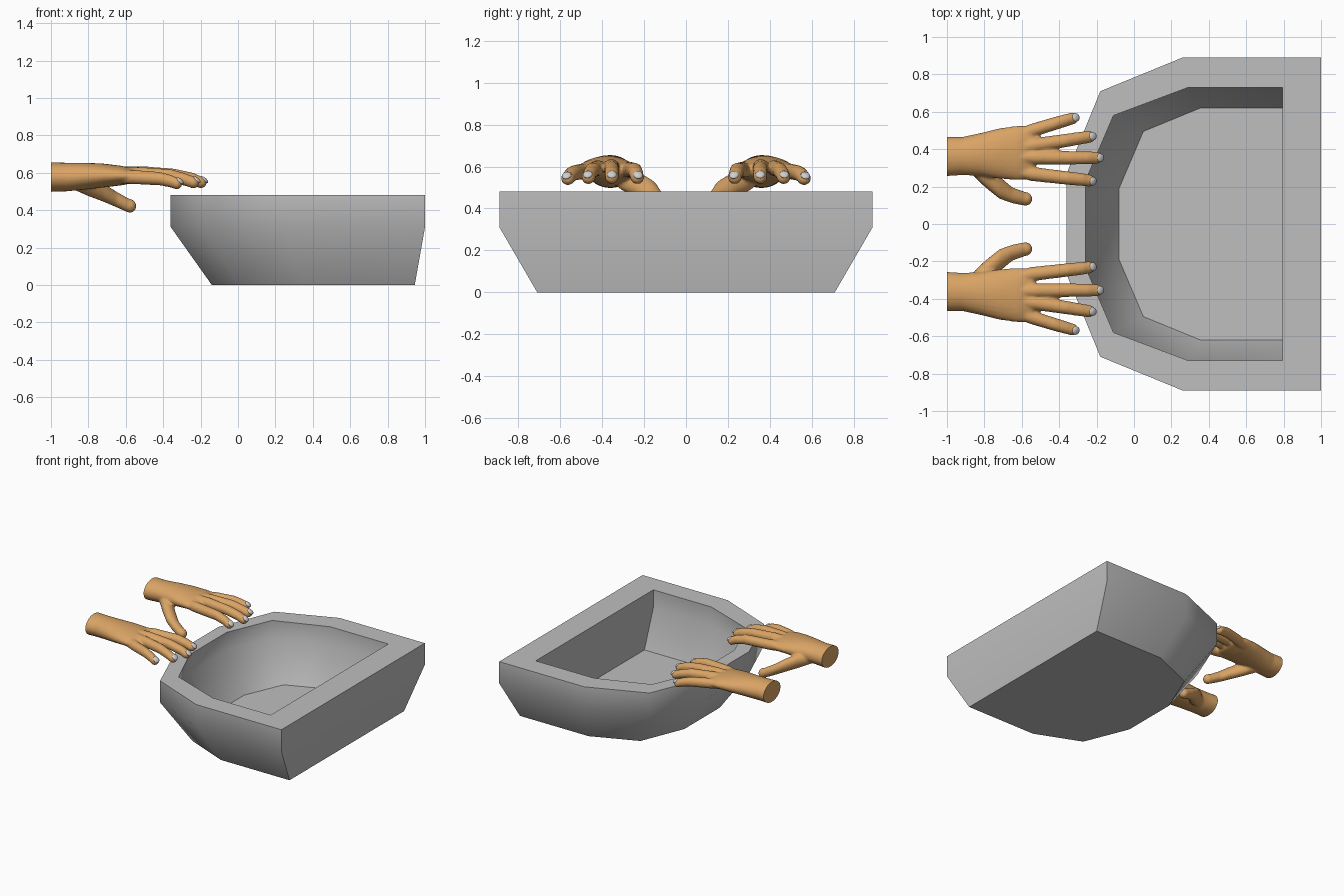
import bpy, bmesh, math
from mathutils import Vector, Matrix

cube = bpy.data.objects.get("Cube")
if cube:
    bpy.data.objects.remove(cube, do_unlink=True)


def material(name, rgb):
    mat = bpy.data.materials.new(name)
    mat.use_nodes = True
    mat.diffuse_color = (*rgb, 1)
    mat.node_tree.nodes["Principled BSDF"].inputs["Base Color"].default_value = (*rgb, 1)
    return mat


STONE = material("grey stone", (0.52, 0.52, 0.52))
SKIN = material("tan skin", (0.70, 0.37, 0.13))
NAIL = material("pale nail", (0.62, 0.62, 0.62))


def loft(bm, loops):
    """Skin a closed solid through a list of point loops."""
    rings = [[bm.verts.new(p) for p in loop] for loop in loops]
    for a, b in zip(rings, rings[1:]):
        for i in range(len(a)):
            j = (i + 1) % len(a)
            bm.faces.new((a[i], a[j], b[j], b[i]))
    bm.faces.new(rings[0][::-1])
    bm.faces.new(rings[-1])


def finish(bm, name, mat, angle):
    bmesh.ops.recalc_face_normals(bm, faces=bm.faces)
    mesh = bpy.data.meshes.new(name)
    bm.to_mesh(mesh)
    bm.free()
    mesh.materials.append(mat)
    obj = bpy.data.objects.new(name, mesh)
    bpy.context.collection.objects.link(obj)
    bpy.ops.object.select_all(action='DESELECT')
    obj.select_set(True)
    bpy.context.view_layer.objects.active = obj
    bpy.ops.object.shade_smooth_by_angle(angle=math.radians(angle))
    return obj


# Basin: half outlines mirrored in y, lofted from underside over the rim to the floor
foot = [(0.945, 0.71), (0.35, 0.71), (0.0, 0.565), (-0.14, 0.22)]
outer = [(1.0, 0.89), (0.26, 0.89), (-0.18, 0.71), (-0.36, 0.27)]
inner = [(0.795, 0.73), (0.29, 0.73), (-0.11, 0.58), (-0.26, 0.23)]
floor = [(0.795, 0.62), (0.355, 0.62), (0.05, 0.495), (-0.08, 0.19)]


def outline(half, z):
    return [(x, y, z) for x, y in half] + [(x, -y, z) for x, y in reversed(half)]


bm = bmesh.new()
loft(bm, [outline(foot, 0), outline(outer, 0.31), outline(outer, 0.48),
          outline(inner, 0.48), outline(inner, 0.34), outline(floor, 0.05)])
finish(bm, "basin", STONE, 50)

# Hand sections: x, y, z, half width, half height
palm = [(-1.06, 0.36, 0.576, 0.108, 0.08), (-0.92, 0.363, 0.577, 0.102, 0.077),
        (-0.82, 0.372, 0.582, 0.115, 0.072), (-0.72, 0.377, 0.585, 0.135, 0.064),
        (-0.62, 0.38, 0.585, 0.146, 0.052), (-0.56, 0.382, 0.583, 0.142, 0.038)]
thumb = [(-0.88, 0.32, 0.55, 0.04, 0.04), (-0.80, 0.265, 0.53, 0.065, 0.055),
         (-0.72, 0.195, 0.495, 0.06, 0.05), (-0.65, 0.153, 0.457, 0.043, 0.042),
         (-0.58, 0.134, 0.422, 0.037, 0.038)]


def finger(*path):
    radii = (0.03, 0.038, 0.036, 0.034, 0.033)
    return [(*p, r, r) for p, r in zip(path, radii)]


fingers = [
    finger((-0.70, 0.30, 0.58), (-0.55, 0.268, 0.585), (-0.35, 0.245, 0.582),
           (-0.27, 0.237, 0.563), (-0.24, 0.232, 0.548)),
    finger((-0.70, 0.36, 0.60), (-0.52, 0.356, 0.598), (-0.34, 0.354, 0.586),
           (-0.24, 0.354, 0.566), (-0.20, 0.354, 0.549)),
    finger((-0.70, 0.40, 0.595), (-0.53, 0.422, 0.593), (-0.36, 0.447, 0.583),
           (-0.28, 0.460, 0.563), (-0.24, 0.466, 0.548)),
    finger((-0.70, 0.44, 0.575), (-0.56, 0.495, 0.577), (-0.42, 0.538, 0.569),
           (-0.36, 0.555, 0.555), (-0.33, 0.564, 0.543))]


def limb(bm, sections, side):
    """Elliptical tube along x with a rounded end."""
    x, y, z, w, h = sections[-1]
    depth = min(w, h)
    caps = [(x + depth * math.sin(a), y, z, w * math.cos(a), h * math.cos(a))
            for a in (0.4, 0.8, 1.15, 1.4)]
    angles = [math.tau * i / 24 for i in range(24)]
    loft(bm, [[(x, side * (y + w * math.cos(a)), z + h * math.sin(a)) for a in angles]
              for x, y, z, w, h in sections + caps])


def hand(name, side):
    bm = bmesh.new()
    for part in [palm, thumb] + fingers:
        limb(bm, part, side)
    rough = finish(bm, name + "_rough", SKIN, 60)
    remesh = rough.modifiers.new("blend", 'REMESH')
    remesh.mode = 'VOXEL'
    remesh.voxel_size = 0.008
    smooth = rough.modifiers.new("soften", 'SMOOTH')
    smooth.factor = 0.5
    smooth.iterations = 6
    graph = bpy.context.evaluated_depsgraph_get()
    mesh = bpy.data.meshes.new_from_object(rough.evaluated_get(graph))
    bm = bmesh.new()
    bm.from_mesh(mesh)
    bpy.data.objects.remove(rough, do_unlink=True)
    bpy.data.meshes.remove(mesh)
    # Flat cut at the wrist
    bmesh.ops.bisect_plane(bm, geom=bm.verts[:] + bm.edges[:] + bm.faces[:],
                           plane_co=(-1, 0, 0), plane_no=(1, 0, 0), clear_inner=True)
    bmesh.ops.holes_fill(bm, edges=[e for e in bm.edges if e.is_boundary])
    finish(bm, name, SKIN, 60)

    # Nails: shallow domes set into the finger ends
    bm = bmesh.new()
    for part in fingers:
        tip, before = Vector(part[-1][:3]), Vector(part[-2][:3])
        along = (tip - before).normalized()
        across = Vector((0, 0, 1)).cross(along).normalized()
        normal = (along.cross(across) + along * 0.35).normalized()
        along = across.cross(normal)
        frame = Matrix((along, across, normal)).transposed().to_4x4()
        place = Matrix.Translation(tip + along * 0.006 + normal * 0.024) @ frame
        flip = Matrix.Diagonal((1, side, 1, 1))
        bmesh.ops.create_uvsphere(bm, u_segments=16, v_segments=8, radius=1,
                                  matrix=flip @ place @ Matrix.Diagonal((0.025, 0.023, 0.011, 1)))
    finish(bm, name + "_nails", NAIL, 60)


hand("left_hand", -1)
hand("right_hand", 1)
